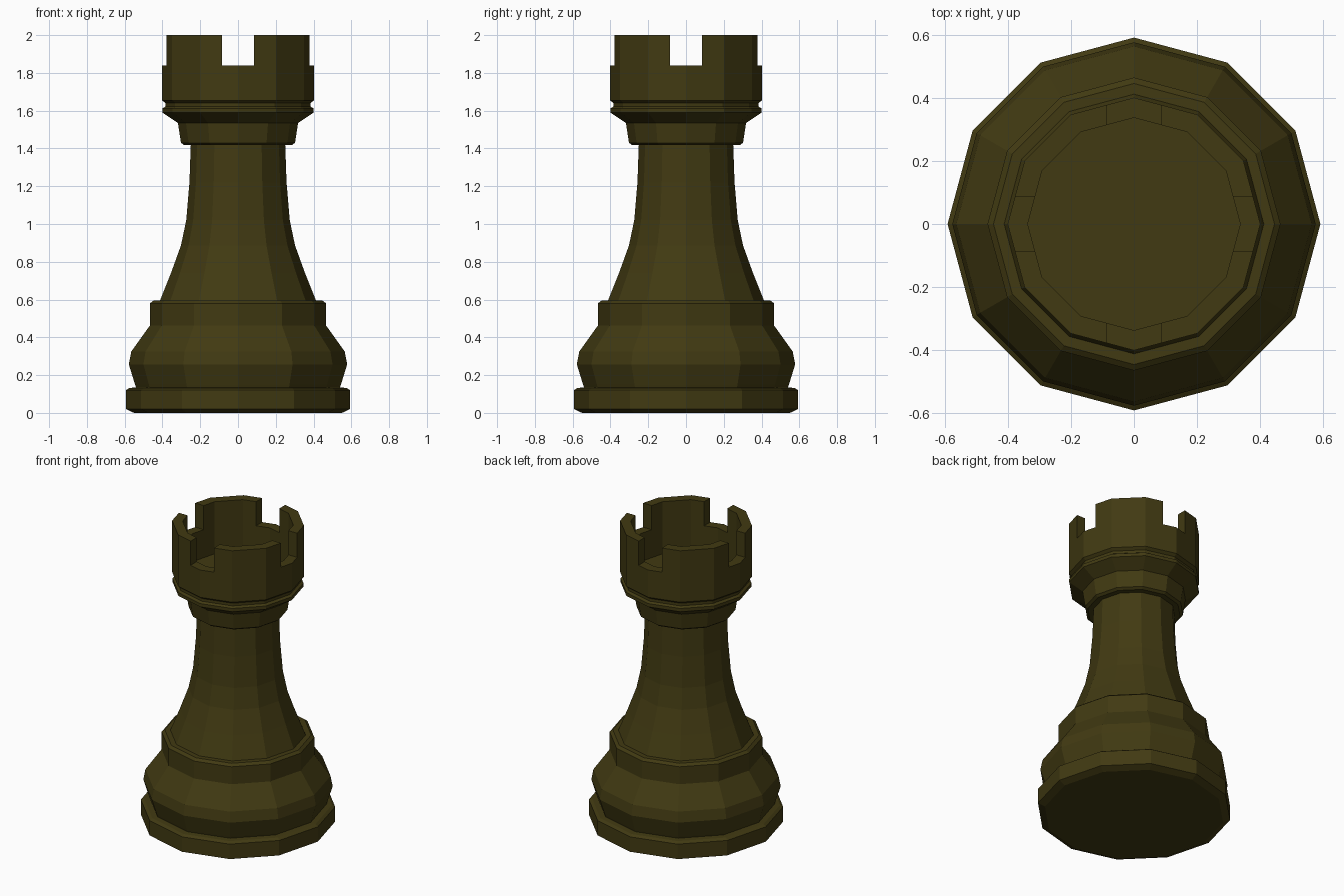
import bpy
import bmesh
import math

if "Cube" in bpy.data.objects:
    bpy.data.objects.remove(bpy.data.objects["Cube"])

SIDES = 12

olive = bpy.data.materials.new("dark olive")
olive.diffuse_color = (0.053, 0.042, 0.006, 1)
olive.use_nodes = True
olive.node_tree.nodes["Principled BSDF"].inputs["Base Color"].default_value = olive.diffuse_color


def lathe(name, profile):
    """Turn (radius, height) points around z; radius 0 closes an end."""
    bm = bmesh.new()
    rings = []
    for r, z in profile:
        if r == 0:
            rings.append([bm.verts.new((0, 0, z))] * SIDES)
        else:
            rings.append([bm.verts.new((r * math.cos(math.tau * i / SIDES),
                                        r * math.sin(math.tau * i / SIDES), z))
                          for i in range(SIDES)])
    for low, high in zip(rings, rings[1:]):
        for i in range(SIDES):
            j = (i + 1) % SIDES
            corners = list(dict.fromkeys((low[i], low[j], high[j], high[i])))
            bm.faces.new(corners)
    mesh = bpy.data.meshes.new(name)
    bm.to_mesh(mesh)
    bm.free()
    mesh.materials.append(olive)
    obj = bpy.data.objects.new(name, mesh)
    bpy.context.collection.objects.link(obj)
    return obj


# Foot disc with bevelled edges
lathe("foot", [(0, 0), (0.55, 0), (0.593, 0.02), (0.593, 0.12),
               (0.575, 0.132), (0.54, 0.135)])

# Bulging lower body and its upper band
lathe("lower_body", [(0.54, 0.135), (0.545, 0.15), (0.578, 0.257),
                     (0.565, 0.325), (0.466, 0.463), (0.466, 0.58),
                     (0.447, 0.595), (0.413, 0.595)])

# Tapering shaft
lathe("shaft", [(0.413, 0.595), (0.355, 0.74), (0.302, 0.886),
                (0.274, 1.02), (0.257, 1.22), (0.25, 1.42)])

# Collar, grooved ring and hollow crown
crown = lathe("crown", [(0, 1.418), (0.285, 1.418), (0.302, 1.43),
                        (0.318, 1.535), (0.4, 1.59), (0.4, 1.612),
                        (0.384, 1.622), (0.384, 1.64), (0.402, 1.655),
                        (0.402, 2.0), (0.338, 2.0), (0.338, 1.65), (0, 1.65)])

# Four battlement notches, cut by two crossed bars
for name, size in (("notch_cutter_x", (1.2, 0.172, 0.4)),
                   ("notch_cutter_y", (0.172, 1.2, 0.4))):
    bpy.ops.mesh.primitive_cube_add(size=1, location=(0, 0, 2.038))
    cutter = bpy.context.object
    cutter.name = name
    cutter.scale = size
    cutter.hide_render = True
    cutter.display_type = 'WIRE'
    cutter.data.materials.append(olive)
    cut = crown.modifiers.new(name, 'BOOLEAN')
    cut.operation = 'DIFFERENCE'
    cut.solver = 'EXACT'
    cut.object = cutter
